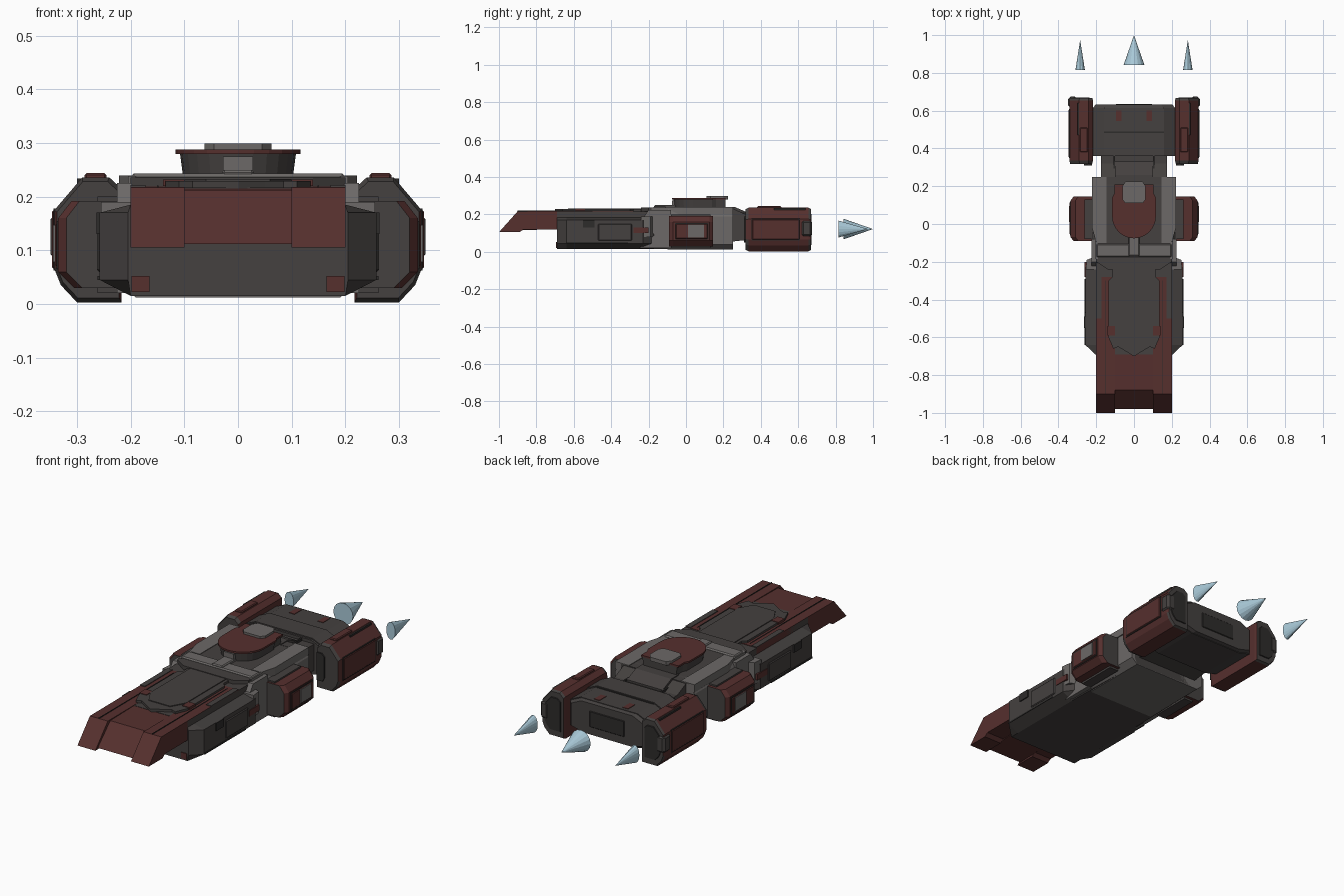
import bpy, bmesh, math
from mathutils import Vector

if "Cube" in bpy.data.objects:
    bpy.data.objects.remove(bpy.data.objects["Cube"])


def material(name, r, g, b):
    m = bpy.data.materials.new(name)
    m.use_nodes = True
    m.diffuse_color = (r, g, b, 1)
    m.node_tree.nodes["Principled BSDF"].inputs["Base Color"].default_value = (r, g, b, 1)
    return m


GREY = material("dark grey", .058, .052, .05)
LIGHT = material("light grey", .15, .14, .135)
RED = material("dull red", .092, .029, .027)
DARK = material("charcoal", .027, .025, .024)
BLUE = material("pale blue", .4, .59, .69)


def finish(name, bm, *mats):
    bmesh.ops.recalc_face_normals(bm, faces=bm.faces)
    me = bpy.data.meshes.new(name)
    bm.to_mesh(me)
    bm.free()
    for m in mats:
        me.materials.append(m)
    ob = bpy.data.objects.new(name, me)
    bpy.context.collection.objects.link(ob)
    return ob


def loft(name, rings, *mats, rule=None):
    """Skin equal-length rings of points and cap both ends."""
    bm = bmesh.new()
    loops = [[bm.verts.new(p) for p in ring] for ring in rings]
    n = len(loops[0])
    for a, b in zip(loops, loops[1:]):
        for i in range(n):
            j = (i + 1) % n
            bm.faces.new((a[i], a[j], b[j], b[i]))
    bm.faces.new(loops[0])
    bm.faces.new(loops[-1])
    bmesh.ops.recalc_face_normals(bm, faces=bm.faces)
    if rule:
        for f in bm.faces:
            f.material_index = rule(f)
    return finish(name, bm, *mats)


def prism(name, axis, pts, lo, hi, *mats, rule=None):
    """Extrude a 2D outline along x, y or z."""
    put = {"x": lambda p, t: (t, p[0], p[1]),
           "y": lambda p, t: (p[0], t, p[1]),
           "z": lambda p, t: (p[0], p[1], t)}[axis]
    return loft(name, [[put(p, t) for p in pts] for t in (lo, hi)], *mats, rule=rule)


def box(name, x, y, z, mat, bevel=0):
    ob = prism(name, "z", [(x[0], y[0]), (x[1], y[0]), (x[1], y[1]), (x[0], y[1])], z[0], z[1], mat)
    if bevel:
        m = ob.modifiers.new("Bevel", "BEVEL")
        m.width, m.segments = bevel, 1
    return ob


def both(half):
    """Complete a right-hand outline with its mirror image."""
    return half + [(-x, z) for x, z in reversed(half)]


def pair(make, name, *args, **kw):
    """Make a part on +x and its mirror on -x."""
    ob = make("left_" + name, *args, **kw)
    twin = ob.copy()
    twin.data = ob.data.copy()
    twin.name = "right_" + name
    twin.data.transform(((-1, 0, 0, 0), (0, 1, 0, 0), (0, 0, 1, 0), (0, 0, 0, 1)))
    twin.data.flip_normals()
    bpy.context.collection.objects.link(twin)


def section(y, w, base, side):
    return [(x, y, z) for x, z in both([(base, .015), (w, .045), (w, side), (base, side + .015)])]


# Lower hull with chamfered bow
loft("hull", [section(-.69, .205, .2, .17), section(-.64, .258, .2, .17),
              section(-.23, .258, .2, .17), section(-.17, .215, .2, .17),
              section(.25, .205, .19, .17)], GREY)
box("hull_core", (-.2, .2), (-.69, -.1), (.1, .217), GREY)

# Nose: two prongs either side of a recessed ramp
pair(prism, "nose_prong", "x", [(-1, .105), (-.9, .217), (-.28, .219), (-.28, .15),
                                (-.69, .12), (-.87, .12), (-.89, .105)], .1, .2, RED)
prism("nose_ramp", "x", [(-.98, .112), (-.88, .212), (-.6, .217), (-.6, .125)], -.1, .1, RED)
pair(box, "nose_seam", (.148, .151), (-.9, -.3), (.2, .221), DARK)

# Raised deck panel with a pointed front
prism("deck_panel", "z", both([(0.001, -.7), (.05, -.67), (.085, -.65), (.11, -.66), (.135, -.6),
                               (.135, -.3), (.115, -.28), (.115, -.15)]), .2, .229, GREY)
prism("deck_spine", "z", both([(.06, -.63), (.1, -.56), (.1, -.15)]), .2, .233, GREY)
pair(box, "deck_marking", (.1, .14), (-.59, -.54), (.22, .232), RED)
pair(box, "deck_edge", (.172, .2), (-.5, -.28), (.2, .222), GREY)

# Hull side details
pair(box, "side_panel", (.25, .263), (-.47, -.29), (.06, .15), GREY, bevel=.004)
pair(box, "side_vent", (.25, .264), (-.55, -.49), (.13, .17), DARK)
pair(box, "side_marking", (.25, .261), (-.28, -.2), (.1, .13), RED)
pair(box, "bow_marking", (.165, .198), (-.694, -.68), (.022, .052), RED)
pair(box, "side_slot", (.24, .262), (-.64, -.31), (.045, .052), DARK)

# Middle section: light armour arch around the side pods
mid = both([(.19, .012), (.222, .04), (.222, .19), (.2, .232)])
prism("mid_section", "y", mid, -.1, .25, LIGHT)
pair(prism, "mid_brace", "x", [(-.25, .02), (-.17, .09), (-.23, .18), (-.2, .225),
                               (-.08, .225), (-.08, .02)], .19, .225, LIGHT)
pair(prism, "mid_fairing", "z", [(.2, -.24), (.255, -.24), (.25, -.19), (.2, -.17)], .08, .19, LIGHT)
prism("mid_deck", "z", both([(.14, -.24), (.2, -.2), (.2, -.08), (.175, -.03), (.175, .2), (.19, .25)]),
      .2, .236, GREY)
pair(prism, "deck_rail", "z", [(.145, -.1), (.2, -.1), (.222, -.02), (.222, .25), (.145, .25)],
     .2, .239, LIGHT)
box("cross_bar", (-.2, .2), (-.175, -.105), (.22, .243), LIGHT, bevel=.006)
pair(box, "bar_end", (.19, .205), (-.185, -.095), (.21, .238), LIGHT)
box("bar_groove", (-.18, .18), (-.183, -.173), (.22, .232), DARK)
box("bar_link", (-.03, .03), (-.17, -.05), (.23, .25), LIGHT, bevel=.005)


# Turret: rounded front, straight rear
def turret_outline(r):
    arc = [(r * math.cos(a), .04 + r * math.sin(a))
           for a in (math.radians(-180 + 15 * i) for i in range(13))]
    return arc + [(r, .14), (r * .9, .16), (r * .9, .21), (-r * .9, .21), (-r * .9, .16), (-r, .14)]


loft("turret_base", [[(x, y, z) for x, y in turret_outline(r)] for r, z in ((.1, .22), (.108, .28))], GREY)
prism("turret_cap", "z", turret_outline(.116), .279, .288, RED)
prism("turret_plate", "z", both([(.045, .11), (.062, .13), (.062, .2), (.045, .225)]), .28, .299, LIGHT)
box("turret_sight", (-.028, .028), (-.075, -.05), (.245, .275), LIGHT)

# Neck joining the middle to the engine block
prism("neck", "x", [(.2, .237), (.25, .232), (.32, .2), (.38, .2), (.38, .07), (.2, .05)], -.175, .175, GREY)
prism("neck_spine", "x", [(.2, .24), (.26, .24), (.33, .21), (.33, .15), (.2, .15)], -.1, .1, GREY)
pair(box, "neck_strut", (.1, .108), (.25, .37), (.19, .212), DARK)

# Engine block
block = both([(.15, .04), (.225, .06), (.225, .185), (.16, .215)])
prism("engine_block", "y", block, .36, .615, GREY)
loft("engine_rear", [[(x * s, y, .125 + (z - .125) * s) for x, z in block]
                     for y, s in ((.61, .99), (.632, .9))], GREY)
prism("engine_saddle", "y", [(x, z + .006) for x, z in block], .37, .483, GREY)
box("engine_seam", (-.16, .16), (.483, .49), (.19, .2175), DARK)
box("main_nozzle", (-.1, .1), (.62, .635), (.085, .17), DARK, bevel=.005)
pair(box, "engine_marking", (.065, .095), (.545, .6), (.2, .2175), RED)

# Outer nacelles: red shells with grey ends
shell = [(.217, .003), (.3, .003), (.33, .035), (.342, .065), (.342, .175), (.29, .236), (.24, .236), (.217, .215)]


def shell_ring(y, s):
    return [(.28 + (x - .28) * s, y, .12 + (z - .12) * s) for x, z in shell]


pair(loft, "nacelle", [shell_ring(.318, .93), shell_ring(.335, 1), shell_ring(.655, 1), shell_ring(.667, .95)],
     RED, GREY, rule=lambda f: int(abs(f.normal.y) > .3))
pair(prism, "nacelle_intake", "y", [(.222, .05), (.255, .05), (.265, .07), (.265, .175), (.25, .19), (.222, .19)],
     .311, .33, DARK)
pair(loft, "nacelle_nozzle", [shell_ring(.66, .75), shell_ring(.671, .7)], DARK)
pair(box, "nacelle_panel_edge", (.33, .344), (.35, .61), (.062, .178), DARK)
pair(box, "nacelle_panel", (.33, .347), (.354, .606), (.066, .174), RED, bevel=.003)
pair(box, "nacelle_fin", (.3, .349), (.615, .674), (.08, .17), GREY, bevel=.012)
pair(box, "nacelle_top_box", (.245, .286), (.38, .51), (.225, .244), RED, bevel=.004)
pair(box, "nacelle_top_slot", (.29, .3), (.47, .64), (.22, .2335), DARK)

# Side pods
pod = [(.2, .03), (.305, .03), (.335, .06), (.335, .16), (.31, .192), (.2, .192)]
pair(loft, "side_pod", [[(x - d, y, z) for x, z in pod]
                        for y, d in ((-.09, .015), (-.07, 0), (.125, 0), (.145, .015))],
     RED, GREY, rule=lambda f: int(f.normal.y < -.9 or f.normal.y > .9))
pair(box, "pod_frame", (.325, .338), (-.06, .12), (.065, .155), DARK)
pair(box, "pod_cover", (.325, .341), (-.055, .115), (.07, .15), RED, bevel=.003)
pair(box, "pod_hatch", (.325, .345), (.01, .095), (.078, .147), LIGHT)
pair(box, "pod_collar", (.21, .262), (-.08, .13), (.02, .2), GREY)


# Exhaust plumes
def plume(name, x, y, rx, rz, length):
    bm = bmesh.new()
    bmesh.ops.create_cone(bm, cap_ends=True, segments=16, radius1=1, radius2=0, depth=1)
    for v in bm.verts:
        a, b, c = v.co
        v.co = Vector((x + a * rx, y + (c + .5) * length, .122 + b * rz))
    return finish(name, bm, BLUE)


plume("main_plume", 0, .842, .055, .055, .158)
pair(plume, "side_plume", .285, .816, .025, .045, .158)
